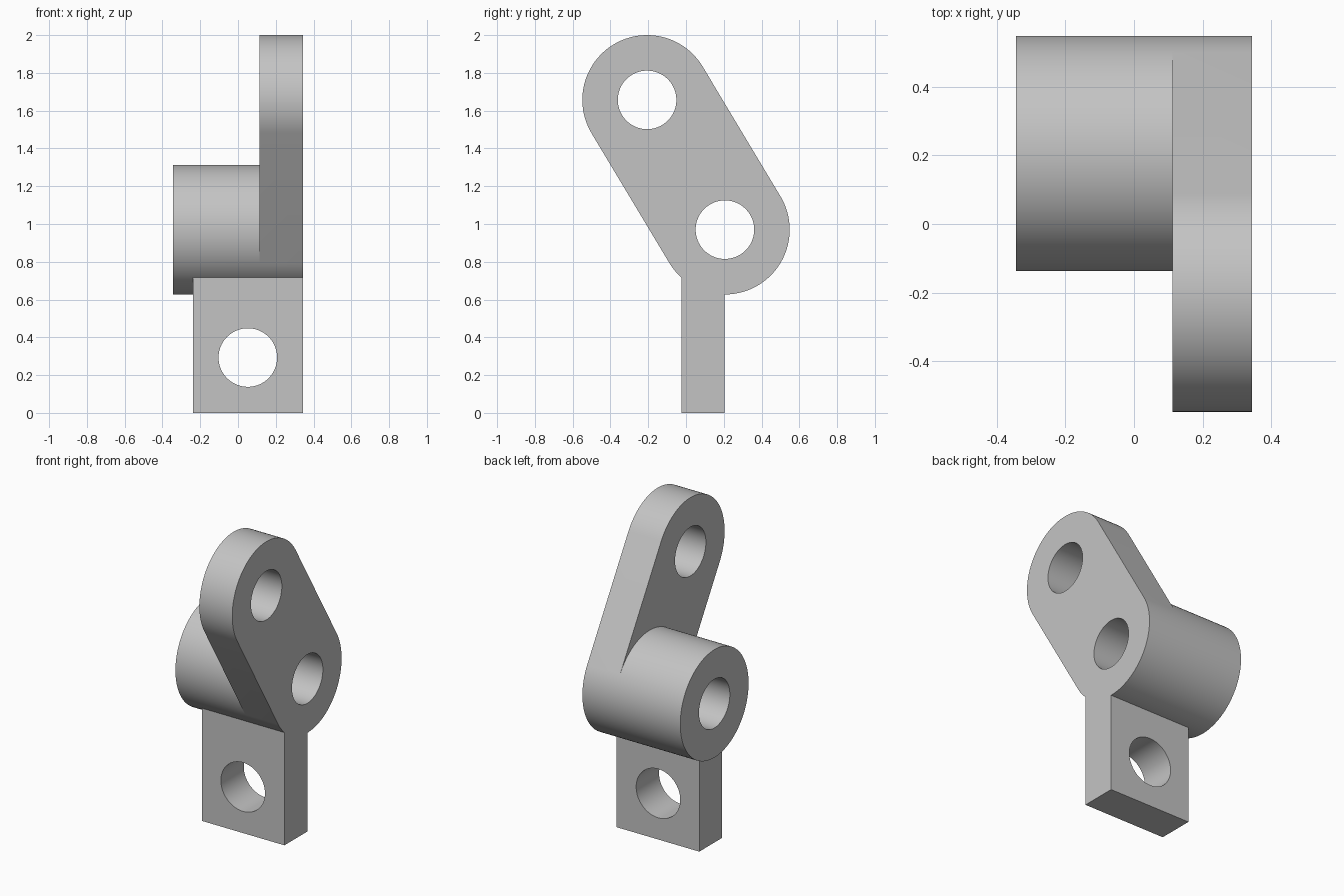
import bpy, math
from mathutils import Vector

if "Cube" in bpy.data.objects:
    bpy.data.objects.remove(bpy.data.objects["Cube"], do_unlink=True)

R, HOLE_R, SEG = 0.343, 0.155, 96
X0, X1, ARM_X = -0.344, 0.344, 0.113
LOW = Vector((0.206, 0.97))     # barrel centre (y, z)
TOP = Vector((-0.206, 1.657))   # arm tip centre (y, z)
axis = TOP - LOW
side = math.atan2(axis.y, axis.x) - math.pi / 2   # where the arm arcs begin

grey = bpy.data.materials.new("light_grey")
grey.use_nodes = True
colour = (0.55, 0.55, 0.55, 1)
grey.diffuse_color = colour
grey.node_tree.nodes["Principled BSDF"].inputs["Base Color"].default_value = colour


def arc(centre, start, sweep, count):
    """Points of an arc in the y-z plane."""
    angles = [start + sweep * i / SEG for i in range(count)]
    return [centre + R * Vector((math.cos(a), math.sin(a))) for a in angles]


def extrude_x(name, outline, xa, xb):
    """Solid prism from a y-z outline, running along x."""
    n = len(outline)
    verts = [(x, p[0], p[1]) for x in (xa, xb) for p in outline]
    faces = [[i, i + n, (i + 1) % n + n, (i + 1) % n] for i in range(n)]
    faces += [list(range(n)), list(range(2 * n - 1, n - 1, -1))]
    mesh = bpy.data.meshes.new(name)
    mesh.from_pydata(verts, [], faces)
    # Keep normals outward whichever way the outline runs
    import bmesh
    bm = bmesh.new()
    bm.from_mesh(mesh)
    bmesh.ops.recalc_face_normals(bm, faces=bm.faces)
    bm.to_mesh(mesh)
    bm.free()
    mesh.materials.append(grey)
    obj = bpy.data.objects.new(name, mesh)
    bpy.context.collection.objects.link(obj)
    return obj


def hole_cutter(location, rotation):
    bpy.ops.mesh.primitive_cylinder_add(vertices=SEG, radius=HOLE_R, depth=2,
                                        location=location, rotation=rotation)
    obj = bpy.context.object
    obj.name = "hole_cutter"
    obj.hide_render = True
    obj.data.materials.append(grey)
    return obj


def combine(target, other, operation):
    """Apply a boolean and discard the second object."""
    bpy.context.view_layer.objects.active = target
    mod = target.modifiers.new(operation.lower(), 'BOOLEAN')
    mod.operation, mod.solver, mod.object = operation, 'EXACT', other
    bpy.ops.object.modifier_apply(modifier=mod.name)
    bpy.data.objects.remove(other, do_unlink=True)


# Slanted arm with two round ends
half = SEG // 2 + 1
outline = arc(TOP, side, 2 * math.pi, half) + arc(LOW, side + math.pi, 2 * math.pi, half)
bracket = extrude_x("bracket", outline, ARM_X, X1)

# Barrel behind the lower end of the arm
barrel = extrude_x("barrel", arc(LOW, side, 2 * math.pi, SEG), X0, ARM_X)
combine(bracket, barrel, 'UNION')

# Flat mounting tab below the barrel
tab = extrude_x("tab", [(-0.025, 0), (0.205, 0), (0.205, 0.77), (-0.025, 0.77)], -0.237, X1)
combine(bracket, tab, 'UNION')

# Two holes along x, one through the tab along y
for centre in (LOW, TOP):
    combine(bracket, hole_cutter((0, centre.x, centre.y), (0, math.pi / 2, 0)), 'DIFFERENCE')
combine(bracket, hole_cutter((0.052, 0, 0.293), (math.pi / 2, 0, 0)), 'DIFFERENCE')

bpy.ops.object.select_all(action='DESELECT')
bracket.select_set(True)
bpy.context.view_layer.objects.active = bracket
bpy.ops.object.shade_smooth_by_angle(angle=math.radians(25))
